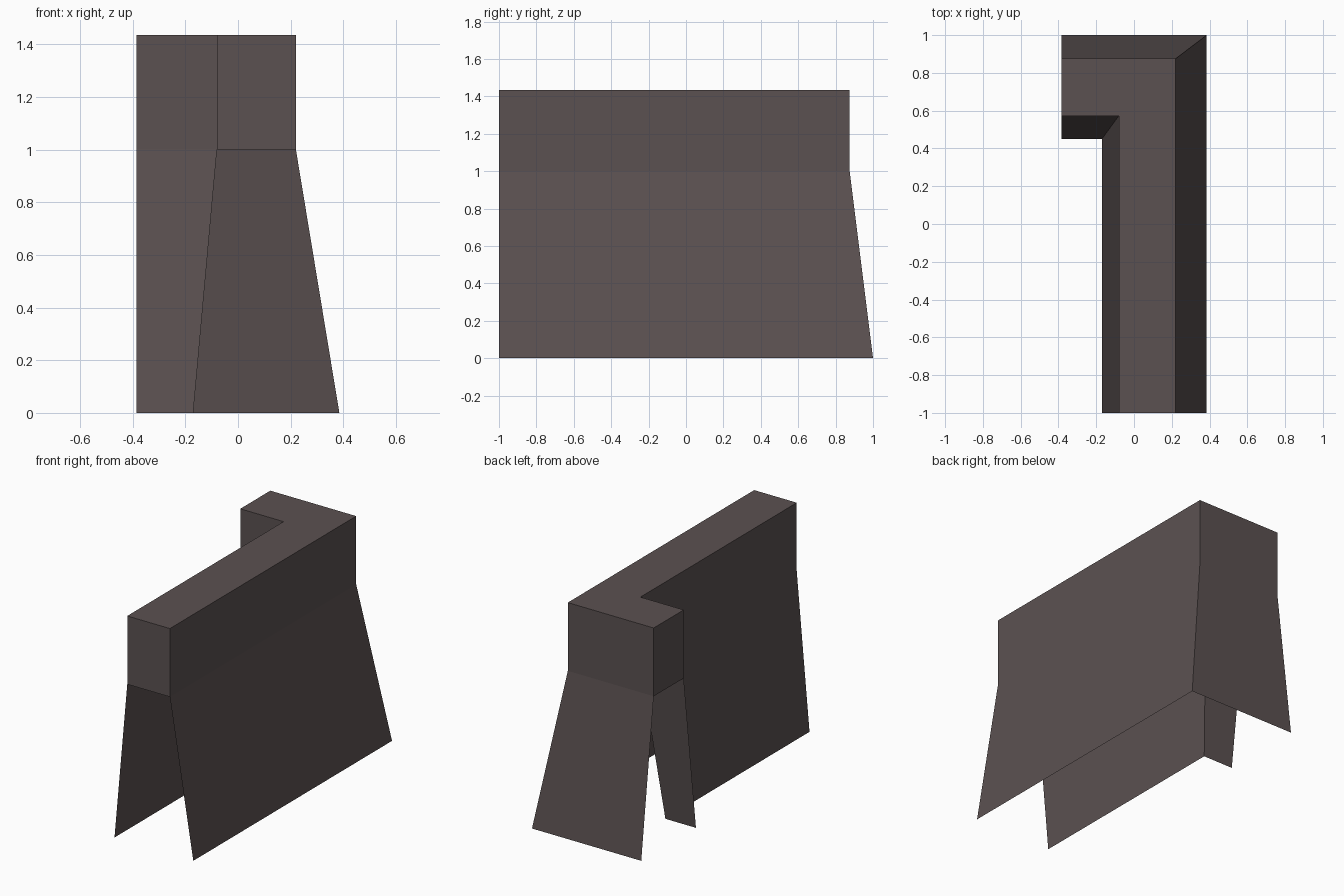
import bpy
import bmesh

cube = bpy.data.objects.get("Cube")
if cube:
    bpy.data.objects.remove(cube)

FRONT, SIDE = -1.0, -0.385
BASE, KNEE, TOP = 0.0, 1.0, 1.435


def make_material(name, color):
    mat = bpy.data.materials.new(name)
    mat.use_nodes = True
    mat.diffuse_color = color
    mat.node_tree.nodes["Principled BSDF"].inputs["Base Color"].default_value = color
    return mat


def wall_path(bm, corner, z):
    """L-shaped path: front end, corner, side end."""
    x, y = corner
    return [bm.verts.new(p) for p in ((x, FRONT, z), (x, y, z), (SIDE, y, z))]


def bridge(bm, a, b):
    """Join two paths with a strip of faces."""
    for i in range(len(a) - 1):
        bm.faces.new((a[i], a[i + 1], b[i + 1], b[i]))


bm = bmesh.new()

# Outer and inner skins: splayed below the knee, upright above
outer = [wall_path(bm, c, z) for c, z in
         (((0.385, 1.0), BASE), ((0.22, 0.875), KNEE), ((0.22, 0.875), TOP))]
inner = [wall_path(bm, c, z) for c, z in
         (((-0.17, 0.45), BASE), ((-0.08, 0.573), KNEE), ((-0.08, 0.573), TOP))]
for low, high in zip(outer, outer[1:]):
    bridge(bm, low, high)
for low, high in zip(inner, inner[1:]):
    bridge(bm, high, low)

# Flat top
bridge(bm, outer[2], inner[2])

# End caps, above the knee only; the splayed skirts stay open
bm.faces.new((inner[1][0], outer[1][0], outer[2][0], inner[2][0]))
bm.faces.new((outer[1][2], inner[1][2], inner[2][2], outer[2][2]))

mesh = bpy.data.meshes.new("corner_wall")
bm.to_mesh(mesh)
bm.free()
mesh.materials.append(make_material("dark brown grey", (0.105, 0.083, 0.083, 1.0)))
wall = bpy.data.objects.new("corner_wall", mesh)
bpy.context.collection.objects.link(wall)
